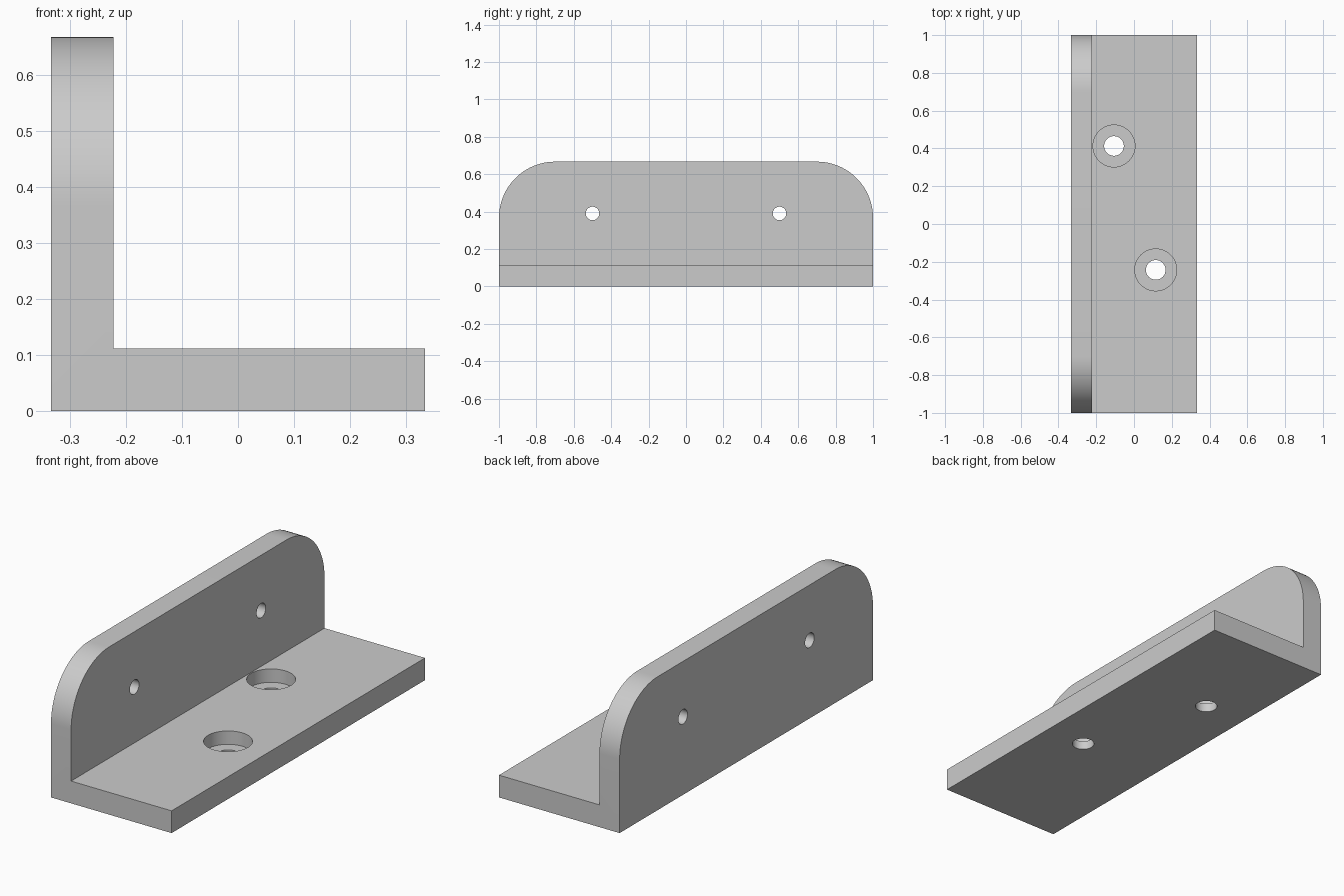
import bpy
import bmesh
import math
from mathutils import Matrix, Vector

if "Cube" in bpy.data.objects:
    bpy.data.objects.remove(bpy.data.objects["Cube"])

HALF_X, HEIGHT, THICK = 1 / 3, 2 / 3, 1 / 9
CORNER = 0.3

# Plain grey material
grey = bpy.data.materials.new("plain grey")
grey.use_nodes = True
colour = (0.6, 0.6, 0.6, 1)
grey.diffuse_color = colour
grey.node_tree.nodes["Principled BSDF"].inputs["Base Color"].default_value = colour


def new_object(name, bm):
    bmesh.ops.recalc_face_normals(bm, faces=bm.faces)
    mesh = bpy.data.meshes.new(name)
    bm.to_mesh(mesh)
    bm.free()
    mesh.materials.append(grey)
    obj = bpy.data.objects.new(name, mesh)
    bpy.context.collection.objects.link(obj)
    return obj


# L profile swept along the length
bm = bmesh.new()
inner = -HALF_X + THICK
profile = [(-HALF_X, 0), (HALF_X, 0), (HALF_X, THICK),
           (inner, THICK), (inner, HEIGHT), (-HALF_X, HEIGHT)]
face = bm.faces.new([bm.verts.new((x, -1, z)) for x, z in profile])
swept = bmesh.ops.extrude_face_region(bm, geom=[face])
bmesh.ops.translate(bm, vec=(0, 2, 0),
                    verts=[v for v in swept["geom"] if isinstance(v, bmesh.types.BMVert)])

# Rounded upper corners of the upright flange
corners = [e for e in bm.edges
           if all(abs(v.co.z - HEIGHT) < 1e-4 for v in e.verts)
           and abs(e.verts[0].co.y - e.verts[1].co.y) < 1e-4]
bmesh.ops.bevel(bm, geom=corners, offset=CORNER, offset_type='OFFSET',
                segments=24, profile=0.5, affect='EDGES')
bracket = new_object("angle_bracket", bm)


def drill(centre, radius, depth, axis):
    """Cut a round hole of the given length, centred on a point."""
    bm = bmesh.new()
    turn = Vector((0, 0, 1)).rotation_difference(Vector(axis)).to_matrix().to_4x4()
    bmesh.ops.create_cone(bm, cap_ends=True, segments=48, radius1=radius,
                          radius2=radius, depth=depth,
                          matrix=Matrix.Translation(centre) @ turn)
    cutter = new_object("hole_cutter", bm)
    cutter.hide_render = True
    mod = bracket.modifiers.new("hole", 'BOOLEAN')
    mod.operation = 'DIFFERENCE'
    mod.solver = 'EXACT'
    mod.object = cutter
    bpy.ops.object.modifier_apply(modifier=mod.name)
    bpy.data.objects.remove(cutter)


bpy.context.view_layer.objects.active = bracket
bracket.select_set(True)

# Small holes through the upright flange
for y in (-0.5, 0.5):
    drill((-HALF_X + THICK / 2, y, 0.39), 0.036, 0.3, (1, 0, 0))

# Counterbored holes through the base flange
BORE = 0.067
for x, y in ((-0.106, 0.413), (0.115, -0.243)):
    drill((x, y, THICK), 0.111, 2 * BORE, (0, 0, 1))
    drill((x, y, 0), 0.052, 0.3, (0, 0, 1))

bpy.ops.object.shade_smooth_by_angle(angle=math.radians(30))
